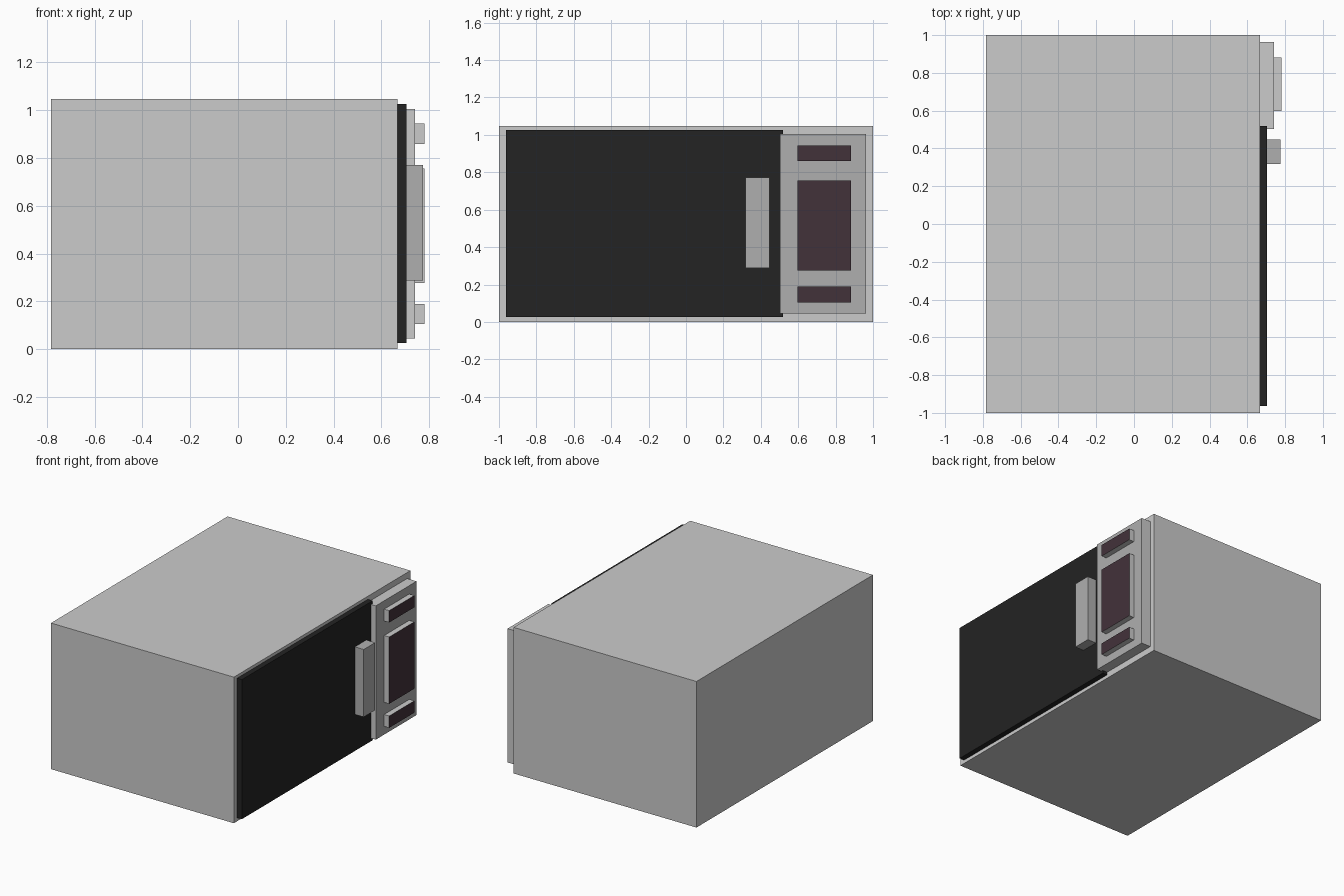
import bpy
import bmesh

if "Cube" in bpy.data.objects:
    bpy.data.objects.remove(bpy.data.objects["Cube"])


def material(name, rgb):
    mat = bpy.data.materials.new(name)
    mat.diffuse_color = (*rgb, 1)
    mat.use_nodes = True
    mat.node_tree.nodes["Principled BSDF"].inputs["Base Color"].default_value = mat.diffuse_color
    return mat


def box(name, x, y, z, mat=None, front_only=False):
    """Box from (min, max) ranges; front_only colours just the +x face."""
    bm = bmesh.new()
    bmesh.ops.create_cube(bm, size=1)
    for v in bm.verts:
        v.co = [lo + (c + 0.5) * (hi - lo) for c, (lo, hi) in zip(v.co, (x, y, z))]
    bm.normal_update()
    mesh = bpy.data.meshes.new(name)
    if mat:
        if front_only:
            mesh.materials.append(None)
            for f in bm.faces:
                f.material_index = int(f.normal.x > 0.9)
        mesh.materials.append(mat)
    bm.to_mesh(mesh)
    bm.free()
    obj = bpy.data.objects.new(name, mesh)
    bpy.context.collection.objects.link(obj)
    return obj


black = material("door_black", (0.017, 0.017, 0.017))
silver = material("panel_grey", (0.43, 0.43, 0.43))
plum = material("button_plum", (0.055, 0.032, 0.042))

FRONT = 0.667

# Oven casing
box("casing", (-0.783, FRONT), (-1, 1), (0, 1.047))

# Door and its handle
box("door", (FRONT, 0.705), (-0.963, 0.518), (0.025, 1.025), black)
box("door_handle", (0.705, 0.775), (0.317, 0.447), (0.287, 0.771), silver)

# Control panel with display and two button strips
box("control_panel", (FRONT, 0.741), (0.502, 0.963), (0.045, 1.004), silver, True)
for name, z in (("lower_buttons", (0.104, 0.189)),
                ("keypad", (0.276, 0.755)),
                ("display", (0.859, 0.944))):
    box(name, (0.741, 0.781), (0.597, 0.882), z, plum, True)
